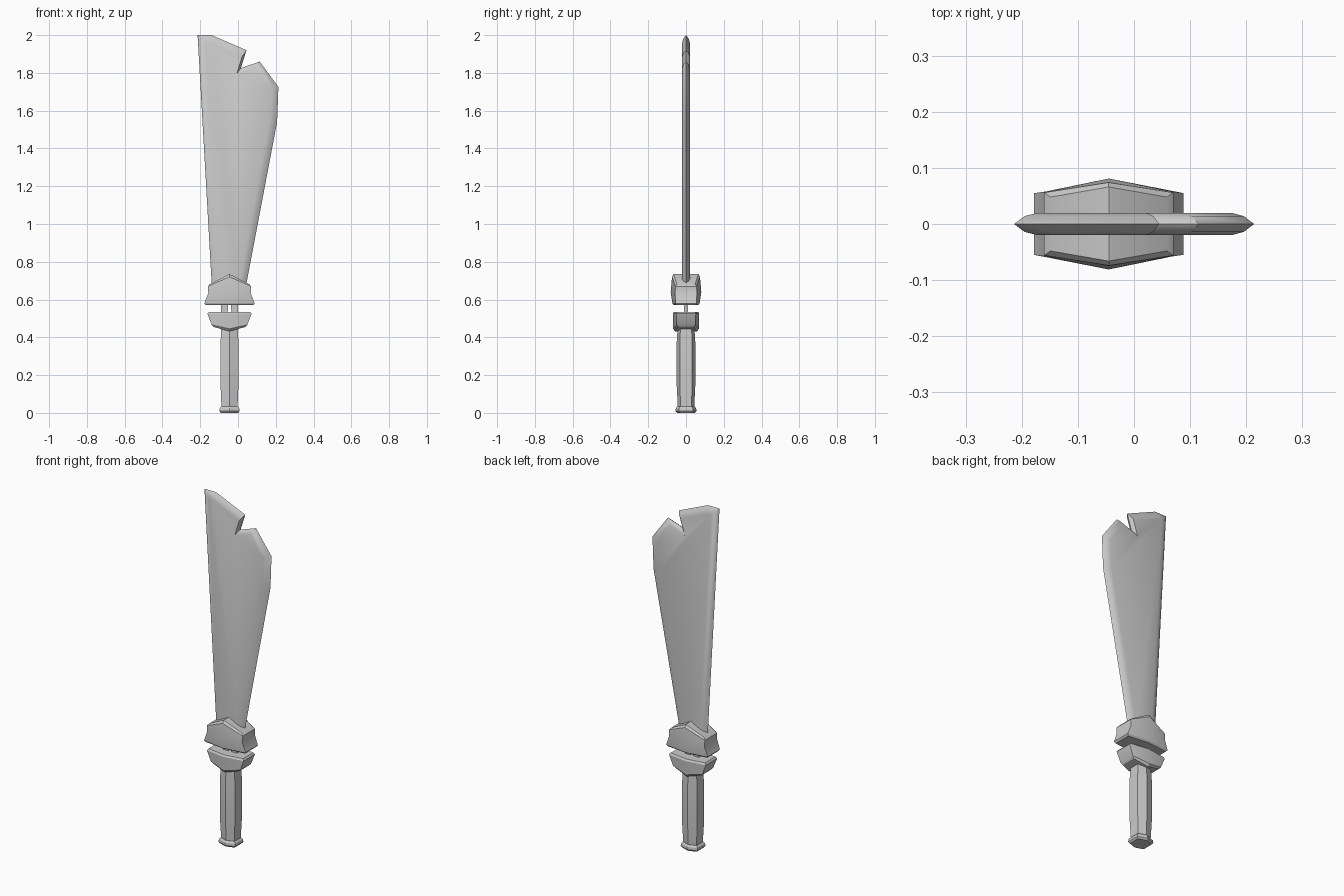
import bpy, bmesh, math
from mathutils import Vector

if "Cube" in bpy.data.objects:
    bpy.data.objects.remove(bpy.data.objects["Cube"])

CX = -0.045  # axis of the grip and guards


def make_object(name, verts, faces, angle=30):
    mesh = bpy.data.meshes.new(name)
    bm = bmesh.new()
    vs = [bm.verts.new(v) for v in verts]
    for f in faces:
        bm.faces.new([vs[i] for i in f])
    bmesh.ops.recalc_face_normals(bm, faces=bm.faces)
    bm.to_mesh(mesh)
    bm.free()
    ob = bpy.data.objects.new(name, mesh)
    bpy.context.collection.objects.link(ob)
    bpy.ops.object.select_all(action='DESELECT')
    ob.select_set(True)
    bpy.context.view_layer.objects.active = ob
    bpy.ops.object.shade_smooth_by_angle(angle=math.radians(angle))
    return ob


def loft(rings, caps):
    """Join equal rings of points; caps are index loops closing both ends."""
    n = len(rings[0])
    verts = [p for r in rings for p in r]
    faces = [(k * n + i, k * n + (i + 1) % n, (k + 1) * n + (i + 1) % n, (k + 1) * n + i)
             for k in range(len(rings) - 1) for i in range(n)]
    last = (len(rings) - 1) * n
    for c in caps:
        faces += [tuple(c), tuple(last + i for i in c)]
    return verts, faces


def hex_part(name, levels):
    """Six-sided section ridged at front and back.
    Level: half width, side depth, ridge depth, side height, ridge height."""
    rings = []
    for hw, ys, ym, zs, zm in levels:
        rings.append([(CX - hw, -ys, zs), (CX, -ym, zm), (CX + hw, -ys, zs),
                      (CX + hw, ys, zs), (CX, ym, zm), (CX - hw, ys, zs)])
    return make_object(name, *loft(rings, [(0, 1, 4, 5), (1, 2, 3, 4)]))


def inset(poly, dists):
    """Move each edge of a counter-clockwise outline inwards by its own distance."""
    n = len(poly)
    pts = [Vector(p) for p in poly]
    out = []
    for i in range(n):
        d0 = (pts[i] - pts[i - 1]).normalized()
        d1 = (pts[(i + 1) % n] - pts[i]).normalized()
        a = pts[i] + Vector((-d0.y, d0.x)) * dists[i - 1]
        b = pts[i] + Vector((-d1.y, d1.x)) * dists[i]
        t = (b - a).cross(d1) / d0.cross(d1)
        out.append(a + d0 * t)
    return out


# Blade: notched outline with a two-step sharpened edge
outline = [(-0.138, 0.66), (0.04, 0.66), (0.207, 1.54), (0.214, 1.725), (0.115, 1.86),
           (0.015, 1.825), (0.045, 1.92), (-0.14, 2.0), (-0.214, 2.0)]
weights = [0, 1, 1, 1, 0.5, 0.3, 1, 1, 1]  # edge width per side
rings = []
for y, d in [(-0.02, 0.04), (-0.014, 0.018), (0, 0), (0.014, 0.018), (0.02, 0.04)]:
    rings.append([(p.x, y, p.y) for p in inset(outline, [w * d for w in weights])])
make_object("blade", *loft(rings, [range(len(outline))]))

# Upper guard with a peaked top
hex_part("upper_guard", [
    (0.125, 0.050, 0.064, 0.570, 0.570),
    (0.133, 0.055, 0.072, 0.580, 0.578),
    (0.112, 0.058, 0.081, 0.635, 0.640),
    (0.115, 0.056, 0.074, 0.670, 0.720),
    (0.104, 0.048, 0.066, 0.682, 0.735)])

# Lower guard with a pointed underside
hex_part("lower_guard", [
    (0.084, 0.043, 0.058, 0.455, 0.432),
    (0.094, 0.049, 0.068, 0.466, 0.445),
    (0.117, 0.052, 0.070, 0.525, 0.525),
    (0.110, 0.047, 0.064, 0.535, 0.535)])

# Two slim struts bridging the guards
for name, s in (("strut_left", -1), ("strut_right", 1)):
    prof = [(0.012, 0.50), (0.042, 0.50), (0.048, 0.60), (0.006, 0.60)]
    rings = [[(CX + s * x, y, z) for x, z in prof] for y in (-0.01, 0.01)]
    make_object(name, *loft(rings, [range(4)]))

# Grip
hex_part("grip", [
    (0.042, 0.028, 0.043, 0.02, 0.02),
    (0.048, 0.033, 0.050, 0.16, 0.16),
    (0.048, 0.033, 0.050, 0.36, 0.36),
    (0.043, 0.029, 0.044, 0.46, 0.46)])

# Pommel
hex_part("pommel", [
    (0.046, 0.032, 0.048, 0.0, 0.0),
    (0.053, 0.037, 0.055, 0.009, 0.009),
    (0.052, 0.036, 0.054, 0.024, 0.024),
    (0.044, 0.030, 0.046, 0.034, 0.034)])
